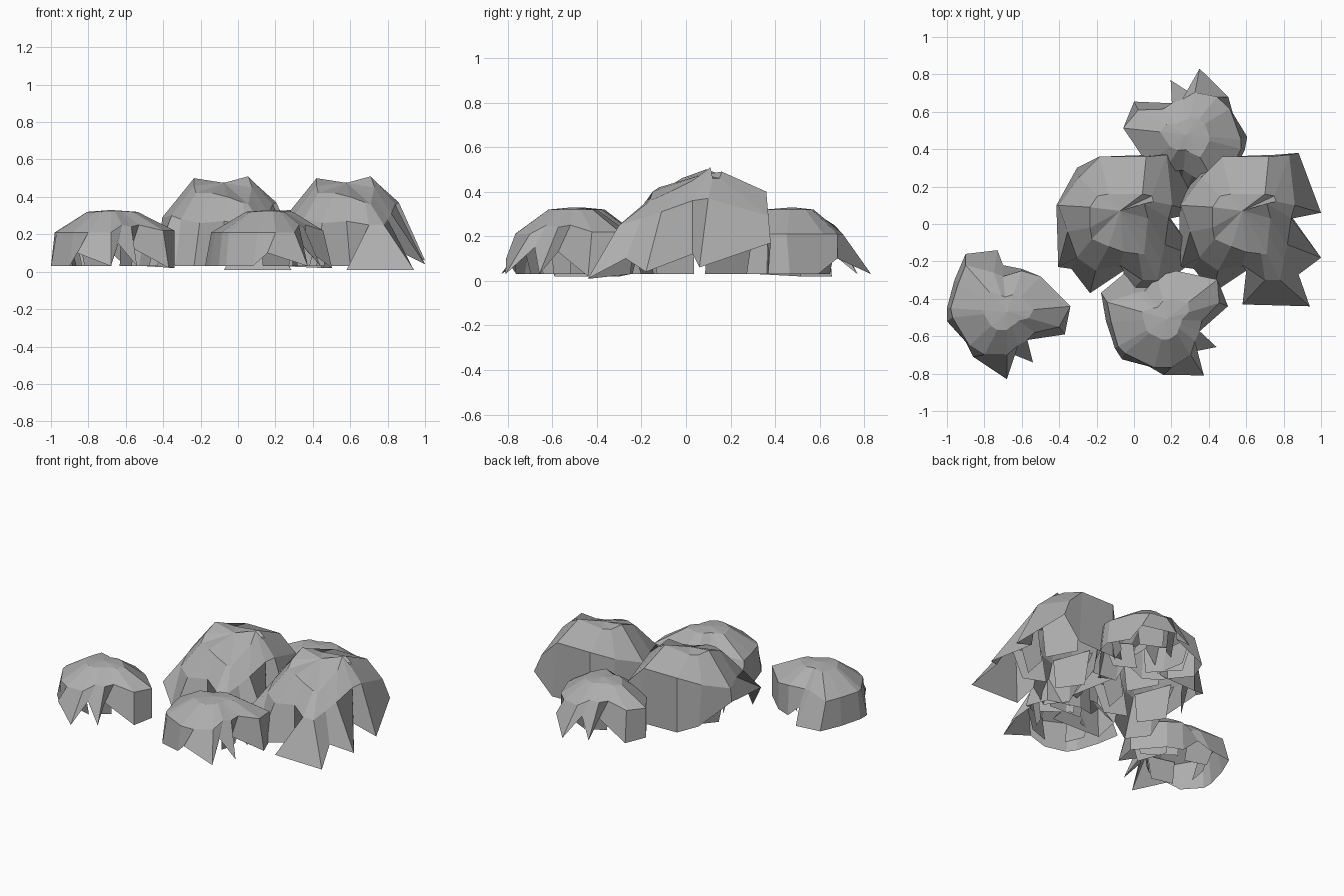
import bpy, math
from mathutils import Vector

# Plain mid grey shared by every clump
grey = bpy.data.materials.new("mid_grey")
grey.diffuse_color = (.42, .42, .42, 1)

# Ragged faceted shell: hanging tips -> shoulder -> crown -> apex, open underneath,
# with a shorter inner skirt of hanging leaves showing through the notches
def clump_mesh(name, rings, apex, origin):
    o = Vector(origin)
    n = len(rings[0])
    verts = [Vector(p) - o for ring in rings for p in ring] + [Vector(apex) - o]
    faces = []
    for r in range(len(rings) - 1):
        for i in range(n):
            j = (i + 1) % n
            faces.append((r*n + i, r*n + j, (r+1)*n + j, (r+1)*n + i))
    last = (len(rings) - 1) * n
    faces += [(last + i, last + (i + 1) % n, len(verts) - 1) for i in range(n)]
    # Inner skirt: broad leaves hanging from the shoulder
    for i in range(0, n, 3):
        a, b = verts[n + i], verts[n + (i + 2) % n]
        base = len(verts)
        for p, s, z in ((a, .9, a.z), (b, .9, b.z), (b, .72, .03), (a, .72, .03)):
            verts.append(Vector((p.x * s, p.y * s, z)))
        faces.append((base + 3, base + 2, base + 1, base))
    me = bpy.data.meshes.new(name)
    me.from_pydata(verts, [], faces)
    me.materials.append(grey)
    me.update()
    return me

def place(name, me, loc, turn=0):
    ob = bpy.data.objects.new(name, me)
    ob.location = loc
    ob.rotation_euler[2] = math.radians(turn)
    bpy.context.collection.objects.link(ob)
    return ob

# Large clump
tips = [(1.0, .06, .06), (.88, .38, .17), (.75, .37, .03), (.47, .36, .03),
        (.35, .30, .08), (.24, .10, .20), (.25, -.23, .17), (.32, -.24, .03),
        (.42, -.37, .03), (.60, -.25, .03), (.58, -.43, .01), (.94, -.44, .01),
        (.88, -.27, .10), (1.0, -.18, .04), (.85, .03, .12)]
shoulder = [(.86, .10, .37), (.83, .37, .29), (.72, .36, .40), (.47, .36, .40),
            (.36, .25, .34), (.25, .10, .29), (.30, -.04, .30), (.35, -.18, .28),
            (.45, -.25, .26), (.58, -.22, .27), (.70, -.30, .25), (.78, -.30, .25),
            (.80, -.20, .28), (.82, -.11, .31), (.84, .03, .36)]
crown = [(.76, .12, .46), (.75, .15, .46), (.70, .16, .49), (.52, .16, .47),
         (.46, .15, .48), (.42, .09, .50), (.42, -.02, .46), (.43, -.08, .42),
         (.52, -.12, .42), (.60, -.15, .40), (.68, -.16, .37), (.71, -.16, .36),
         (.72, -.05, .41), (.73, .03, .45), (.71, .11, .51)]
big = clump_mesh("large_clump", [tips, shoulder, crown], (.58, .07, .475), (.60, .05, 0))
place("large_clump_right", big, (.60, .05, 0))
place("large_clump_left", big, (-.055, .05, 0))

# Small clump
tips = [(-.34, -.44, .02), (-.50, -.28, .03), (-.60, -.24, .03), (-.70, -.22, .12),
        (-.73, -.14, .03), (-.90, -.16, .03), (-.96, -.30, .03), (-1.0, -.45, .03),
        (-1.0, -.52, .03), (-.90, -.63, .03), (-.86, -.71, .10), (-.68, -.83, .03),
        (-.64, -.70, .15), (-.54, -.74, .03), (-.57, -.62, .13), (-.37, -.59, .02)]
shoulder = [(-.34, -.44, .22), (-.50, -.28, .21), (-.60, -.25, .23), (-.70, -.28, .22),
            (-.75, -.26, .23), (-.90, -.22, .21), (-.94, -.32, .21), (-.98, -.45, .21),
            (-.97, -.50, .21), (-.88, -.65, .21), (-.80, -.70, .21), (-.68, -.70, .21),
            (-.62, -.65, .25), (-.57, -.62, .24), (-.53, -.58, .25), (-.40, -.55, .22)]
mid = Vector((-.68, -.47))
crown = [(*(mid + (Vector(p[:2]) - mid) * .42), .32) for p in shoulder]
pivot = (-.665, -.485, 0)
small = clump_mesh("small_clump", [tips, shoulder, crown], (*mid, .33), pivot)
place("small_clump_side", small, pivot)
place("small_clump_front", small, (.198, -.512, 0), 33)
place("small_clump_back", small, (.27, .495, 0), 169)
